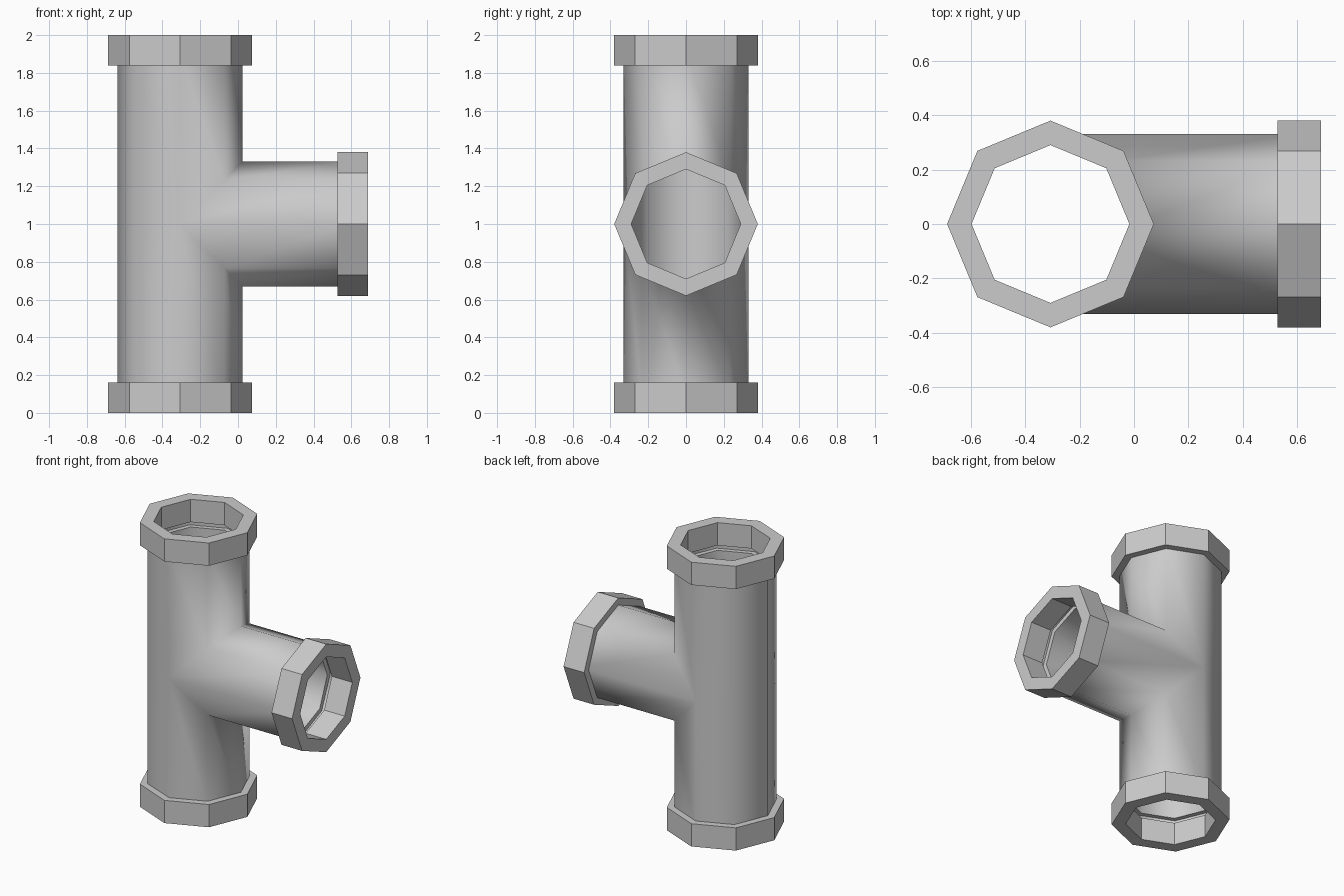
import bpy, bmesh
from math import sin, cos, pi, radians
from mathutils import Vector

if "Cube" in bpy.data.objects:
    bpy.data.objects.remove(bpy.data.objects["Cube"])

N = 8                      # octagonal section
CX, CZ = -0.307, 1.0       # main axis x, branch axis height
TOP, END = 2.0, 0.687      # main pipe top, branch end
R_OUT, R_IN, R_COLLAR, DEPTH = 0.33, 0.29, 0.38, 0.16


def ring(bm, kind, r, d):
    """Octagon at distance d in from one of the three open ends."""
    out = []
    for k in range(N):
        c, s = r * cos(2 * pi * k / N), r * sin(2 * pi * k / N)
        if kind == "branch":
            co = (END - d, s, CZ + c)
        else:
            co = (CX + c, s, TOP - d if kind == "top" else d)
        out.append(bm.verts.new(co))
    return out


def bridge(bm, a, b):
    for k in range(N):
        j = (k + 1) % N
        bm.faces.new((a[k], a[j], b[j], b[k]))


def finish(bm, name, smooth):
    bmesh.ops.recalc_face_normals(bm, faces=bm.faces)
    for f in bm.faces:
        f.smooth = smooth
    for e in bm.edges:
        if len(e.link_faces) == 2 and e.calc_face_angle(0) > radians(85):
            e.smooth = False
    me = bpy.data.meshes.new(name)
    bm.to_mesh(me)
    bm.free()
    ob = bpy.data.objects.new(name, me)
    bpy.context.collection.objects.link(ob)


def tee(bm, r, d):
    """T-junction skin of radius r; returns its three end rings."""
    ends = {k: ring(bm, k, r, d) for k in ("top", "bottom", "branch")}
    up, low = [], []
    for k in range(N):
        c, s = r * cos(2 * pi * k / N), r * sin(2 * pi * k / N)
        h = c if c > 1e-5 else 0
        v = bm.verts.new((CX + c, s, CZ + h))
        up.append(v)
        low.append(bm.verts.new((CX + c, s, CZ - h)) if h else v)
    bridge(bm, ends["top"], up)
    bridge(bm, low, ends["bottom"])
    # the branch meets the main pipe along the mitred seam
    half = N // 2
    seam = [up[k] if cos(2 * pi * k / N) > -1e-5 else low[(half - k) % N]
            for k in range(N)]
    bridge(bm, seam, ends["branch"])
    return ends


# pipe body: outer skin, inner skin and the grooved lip behind each collar
bm = bmesh.new()
outer = tee(bm, R_OUT, 0.10)
inner = tee(bm, R_IN, DEPTH + 0.035)
for kind in outer:
    wall_a = ring(bm, kind, R_OUT - 0.006, 0.10)
    wall_b = ring(bm, kind, R_OUT - 0.006, DEPTH + 0.035)
    chain = [outer[kind], wall_a, wall_b, inner[kind]]
    for a, b in zip(chain, chain[1:]):
        bridge(bm, a, b)
finish(bm, "pipe_body", True)

# octagonal collars on the three ends
for kind in ("top", "bottom", "branch"):
    bm = bmesh.new()
    loops = [ring(bm, kind, r, d) for r, d in
             ((R_COLLAR, 0), (R_COLLAR, DEPTH), (R_IN, DEPTH), (R_IN, 0))]
    for i in range(4):
        bridge(bm, loops[i], loops[(i + 1) % 4])
    finish(bm, kind + "_collar", False)
